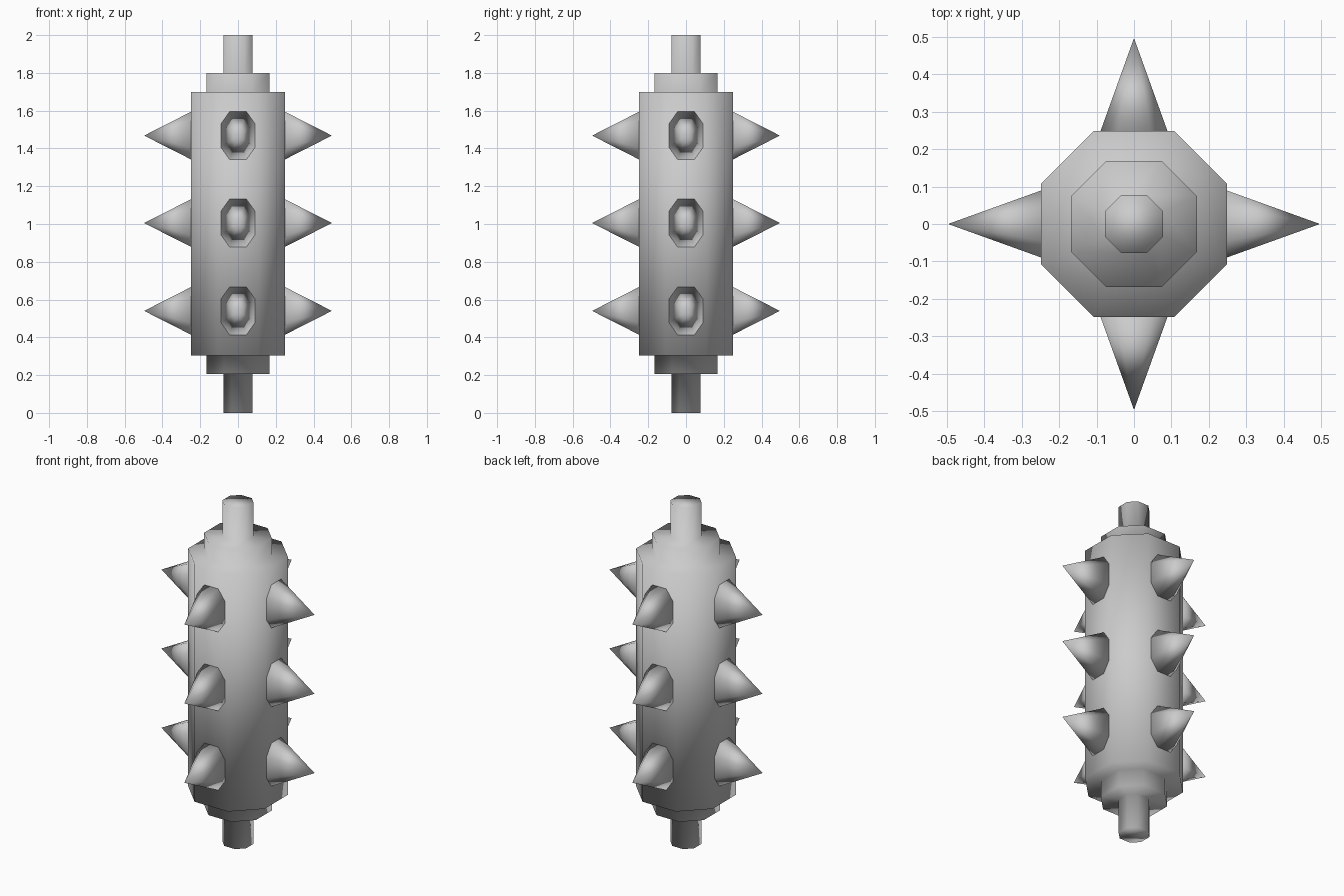
import bpy, bmesh, math
from mathutils import Matrix

if "Cube" in bpy.data.objects:
    bpy.data.objects.remove(bpy.data.objects["Cube"])


def octagon(a, h):
    # flat sides at distance a, each 2*h long
    return [(a, -h), (a, h), (h, a), (-h, a), (-a, h), (-a, -h), (-h, -a), (h, -a)]


def finish(name, bm):
    bmesh.ops.recalc_face_normals(bm, faces=bm.faces)
    for f in bm.faces:
        f.smooth = True
    me = bpy.data.meshes.new(name)
    bm.to_mesh(me)
    bm.free()
    ob = bpy.data.objects.new(name, me)
    bpy.context.collection.objects.link(ob)
    return ob


# Stepped octagonal roller: shaft, collar, drum, collar, shaft
SHAFT, COLLAR, DRUM = (0.077, 0.035), (0.168, 0.074), (0.248, 0.108)
profile = [(SHAFT, 0), (SHAFT, 0.205), (COLLAR, 0.205), (COLLAR, 0.305),
           (DRUM, 0.305), (DRUM, 1.70), (COLLAR, 1.70), (COLLAR, 1.80),
           (SHAFT, 1.80), (SHAFT, 2.0)]
bm = bmesh.new()
rings = [[bm.verts.new((x, y, z)) for x, y in octagon(*size)] for size, z in profile]
for low, high in zip(rings, rings[1:]):
    for i in range(8):
        j = (i + 1) % 8
        bm.faces.new((low[i], low[j], high[j], high[i]))
bm.faces.new(rings[0])
bm.faces.new(rings[-1])
finish("roller_body", bm)

# Three rows of four tapered spikes
BASE, TIP = 0.247, 0.497
for row, z in enumerate((0.54, 1.005, 1.468)):
    for k in range(4):
        bm = bmesh.new()
        ring = [bm.verts.new((BASE, u * 0.09, v * 0.127)) for u, v in octagon(1, 0.5)]
        tip = bm.verts.new((TIP, 0, 0))
        for i in range(8):
            bm.faces.new((ring[i], ring[(i + 1) % 8], tip))
        bm.faces.new(ring)
        bm.transform(Matrix.Translation((0, 0, z)) @ Matrix.Rotation(k * math.pi / 2, 4, 'Z'))
        finish(f"spike_{row + 1}_{k + 1}", bm)
